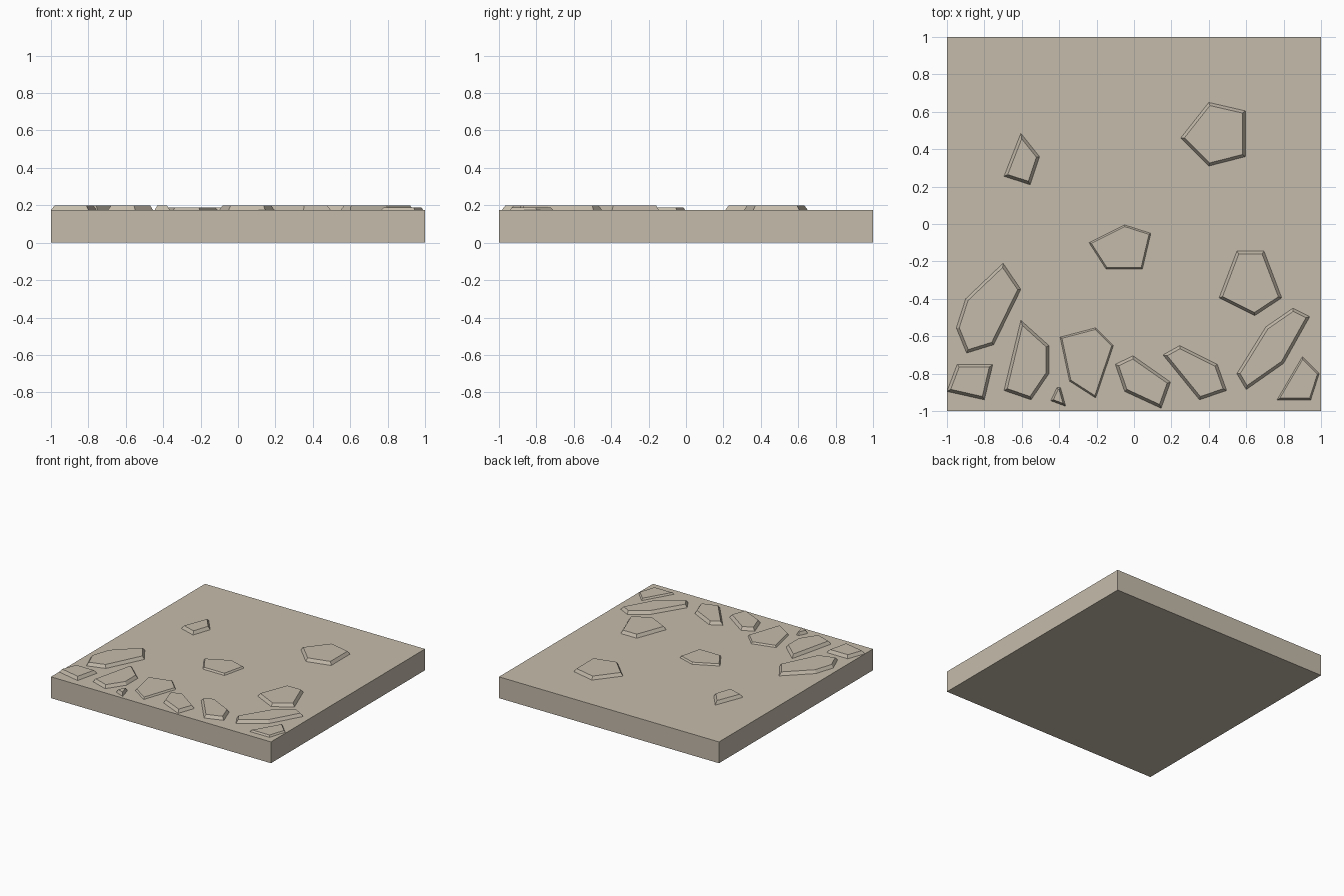
import bpy
import bmesh

# Remove the default cube
cube = bpy.data.objects.get("Cube")
if cube:
    bpy.data.objects.remove(cube, do_unlink=True)

SLAB_TOP = 0.175
TALL = 0.2
LOW = 0.189


def make_material(name, colour):
    material = bpy.data.materials.new(name)
    material.use_nodes = True
    material.diffuse_color = colour
    shader = next(n for n in material.node_tree.nodes if n.type == "BSDF_PRINCIPLED")
    shader.inputs["Base Color"].default_value = colour
    return material


sandstone = make_material("sandstone", (0.56, 0.50, 0.41, 1))


def finish(bm, name):
    mesh = bpy.data.meshes.new(name)
    bm.to_mesh(mesh)
    bm.free()
    mesh.materials.append(sandstone)
    obj = bpy.data.objects.new(name, mesh)
    bpy.context.scene.collection.objects.link(obj)
    return obj


def add_slab():
    bm = bmesh.new()
    bmesh.ops.create_cube(bm, size=2)
    for vert in bm.verts:
        vert.co.z = SLAB_TOP if vert.co.z > 0 else 0
    finish(bm, "ground_slab")


def add_stone(name, outline, top=TALL, slope=0.6):
    """Flat stone with sloping sides, drawn as a clockwise outline."""
    bm = bmesh.new()
    verts = [bm.verts.new((x, y, SLAB_TOP)) for x, y in reversed(outline)]
    face = bm.faces.new(verts)
    bm.normal_update()
    bmesh.ops.inset_region(bm, faces=[face], use_even_offset=True, use_boundary=True,
                           thickness=(top - SLAB_TOP) * slope)
    for vert in face.verts:
        vert.co.z = top
    bm.normal_update()
    finish(bm, name + "_stone")


# Square slab
add_slab()

# Scattered stones at the back and middle
add_stone("back_left", [(.25, .46), (.4, .65), (.595, .605), (.595, .36), (.4, .31)])
add_stone("back_right", [(-.695, .255), (-.605, .485), (-.505, .36), (-.555, .21)])
add_stone("centre", [(-.24, -.1), (-.05, -.005), (.09, -.05), (.045, -.24), (-.15, -.24)], top=LOW)
add_stone("middle_left", [(.455, -.395), (.55, -.145), (.695, -.145), (.79, -.395), (.645, -.49)])
add_stone("long_right", [(-.95, -.555), (-.9, -.4), (-.7, -.21), (-.605, -.35),
                         (-.75, -.645), (-.895, -.69)])
add_stone("long_left", [(.55, -.8), (.705, -.55), (.85, -.45), (.94, -.495),
                        (.8, -.745), (.6, -.885)])

# Stones along the front edge
add_stone("corner_right", [(-1, -.895), (-.945, -.75), (-.755, -.75), (-.8, -.94)])
add_stone("front_right", [(-.695, -.89), (-.605, -.515), (-.455, -.65), (-.455, -.8), (-.55, -.94)])
add_stone("pebble", [(-.445, -.945), (-.412, -.875), (-.393, -.875), (-.365, -.975)], slope=0.4)
add_stone("front_flat", [(-.395, -.605), (-.205, -.555), (-.11, -.65), (-.205, -.93),
                         (-.345, -.84)], top=LOW)
add_stone("front_middle", [(-.1, -.75), (-.005, -.705), (.195, -.845), (.145, -.985), (-.05, -.895)])
add_stone("front_left", [(.155, -.7), (.245, -.65), (.445, -.75), (.495, -.89), (.35, -.94)])
add_stone("corner_left", [(.765, -.94), (.9, -.71), (.99, -.8), (.945, -.94)], top=LOW)
